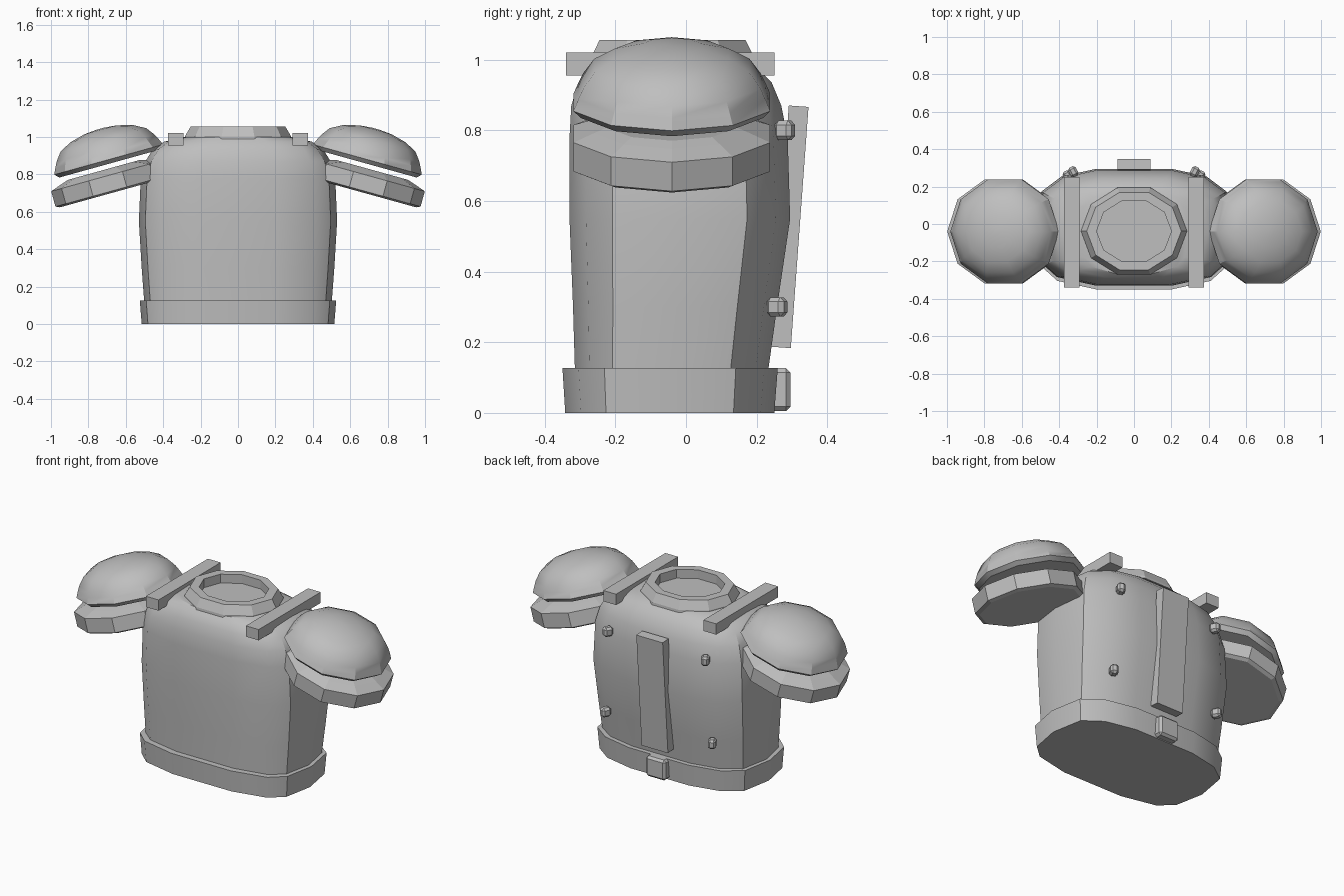
import bpy, bmesh, math
from mathutils import Matrix, Vector

cube = bpy.data.objects.get("Cube")
if cube:
    bpy.data.objects.remove(cube, do_unlink=True)

# One plain grey for the whole armour
GREY = (0.52, 0.52, 0.52, 1)
mat = bpy.data.materials.new("grey_armour")
mat.use_nodes = True
mat.diffuse_color = GREY
mat.node_tree.nodes["Principled BSDF"].inputs["Base Color"].default_value = GREY


def finish(name, bm, matrix=Matrix(), smooth=None):
    bmesh.ops.recalc_face_normals(bm, faces=bm.faces)
    mesh = bpy.data.meshes.new(name)
    bm.to_mesh(mesh)
    bm.free()
    mesh.materials.append(mat)
    ob = bpy.data.objects.new(name, mesh)
    bpy.context.collection.objects.link(ob)
    ob.matrix_world = matrix
    if smooth:
        bpy.ops.object.select_all(action='DESELECT')
        bpy.context.view_layer.objects.active = ob
        ob.select_set(True)
        bpy.ops.object.shade_smooth_by_angle(angle=math.radians(smooth))
    return ob


def loft(name, rings, matrix=Matrix(), smooth=None):
    """Skin a stack of equal-length point rings and cap both ends."""
    bm = bmesh.new()
    loops = [[bm.verts.new(p) for p in ring] for ring in rings]
    n = len(loops[0])
    for a, b in zip(loops, loops[1:]):
        for i in range(n):
            j = (i + 1) % n
            bm.faces.new((a[i], a[j], b[j], b[i]))
    bm.faces.new(loops[0])
    bm.faces.new(loops[-1])
    return finish(name, bm, matrix, smooth)


def box(name, size, matrix, bevel=0):
    bm = bmesh.new()
    bmesh.ops.create_cube(bm, size=1, matrix=Matrix.Diagonal((*size, 1)))
    if bevel:
        bmesh.ops.bevel(bm, geom=bm.edges[:], offset=bevel, segments=1, affect='EDGES')
    return finish(name, bm, matrix)


def decagon(r, z, squash=1):
    return [(r * math.cos(k * math.tau / 10), squash * r * math.sin(k * math.tau / 10), z)
            for k in range(10)]


# Rounded body cross-section: one half, then mirrored
HALF = [(.38, -1), (.78, -.85), (.935, -.61), (1, -.02), (.935, .61), (.73, .87), (.38, 1)]
SECTION = HALF + [(-x, t) for x, t in reversed(HALF)]


def body_ring(z, w, front, back):
    mid, depth = (front + back) / 2, (back - front) / 2
    return [(x * w, mid + t * depth, z) for x, t in SECTION]


# Torso: height, half width, front, back
torso = [(.1, .5, -.314, .23), (.3, .515, -.32, .258), (.55, .53, -.33, .295),
         (.78, .52, -.33, .288), (.87, .495, -.325, .27), (.935, .455, -.305, .243),
         (.975, .395, -.285, .205), (1, .29, -.262, .175)]
loft("torso", [body_ring(*r) for r in torso], smooth=32)

# Waist belt
belt = [(0, .515, -.342, .25), (.127, .525, -.35, .26)]
loft("belt", [body_ring(*r) for r in belt], smooth=32)

# Neck collar, open in the middle down to the torso
collar = [(.2, .99), (.285, .99), (.283, 1.005), (.253, 1.056), (.2, 1.056), (.2, 1.003)]
loft("collar", [decagon(r, z, .86) for r, z in collar],
     Matrix.Translation((0, -.038, 0)))

# Shoulder armour profiles: radius, height
DOME = [(.28, -.01), (.302, .012), (.287, .045), (.272, .075), (.238, .12),
        (.175, .155), (.09, .177), (.02, .183)]
PLATE = [(.28, -.055), (.302, -.045), (.302, .04), (.24, .062), (.2, .075)]

for side, word in ((1, "left"), (-1, "right")):
    tilt = Matrix.Rotation(side * math.radians(15.5), 4, 'Y')
    if side < 0:
        tilt = tilt @ Matrix.Rotation(math.pi, 4, 'Z')
    loft(word + "_shoulder_dome", [decagon(r, z, .97) for r, z in DOME],
         Matrix.Translation((side * .688, -.04, .868)) @ tilt, smooth=32)
    loft(word + "_shoulder_plate", [decagon(r, z, .97) for r, z in PLATE],
         Matrix.Translation((side * .697, -.04, .752)) @ tilt)
    # Strap bars across the shoulders
    box(word + "_shoulder_bar", (.085, .59, .065),
        Matrix.Translation((side * .333, -.045, .988)))
    # Back studs, turned to follow the curved back
    for level, pos in (("upper", (.325, .292, .8)), ("lower", (.355, .27, .3))):
        turn = Matrix.Rotation(-side * math.radians(28), 4, 'Z')
        box(f"{word}_{level}_stud", (.045, .055, .055),
            Matrix.Translation((side * pos[0], pos[1] - .012, pos[2])) @ turn, .012)

# Leaning spine bar and belt clasp
box("spine_bar", (.175, .056, .685),
    Matrix.Translation((0, .294, .527)) @ Matrix.Rotation(math.radians(-4.2), 4, 'X'))
box("belt_clasp", (.13, .06, .122), Matrix.Translation((0, .266, .066)), .013)
